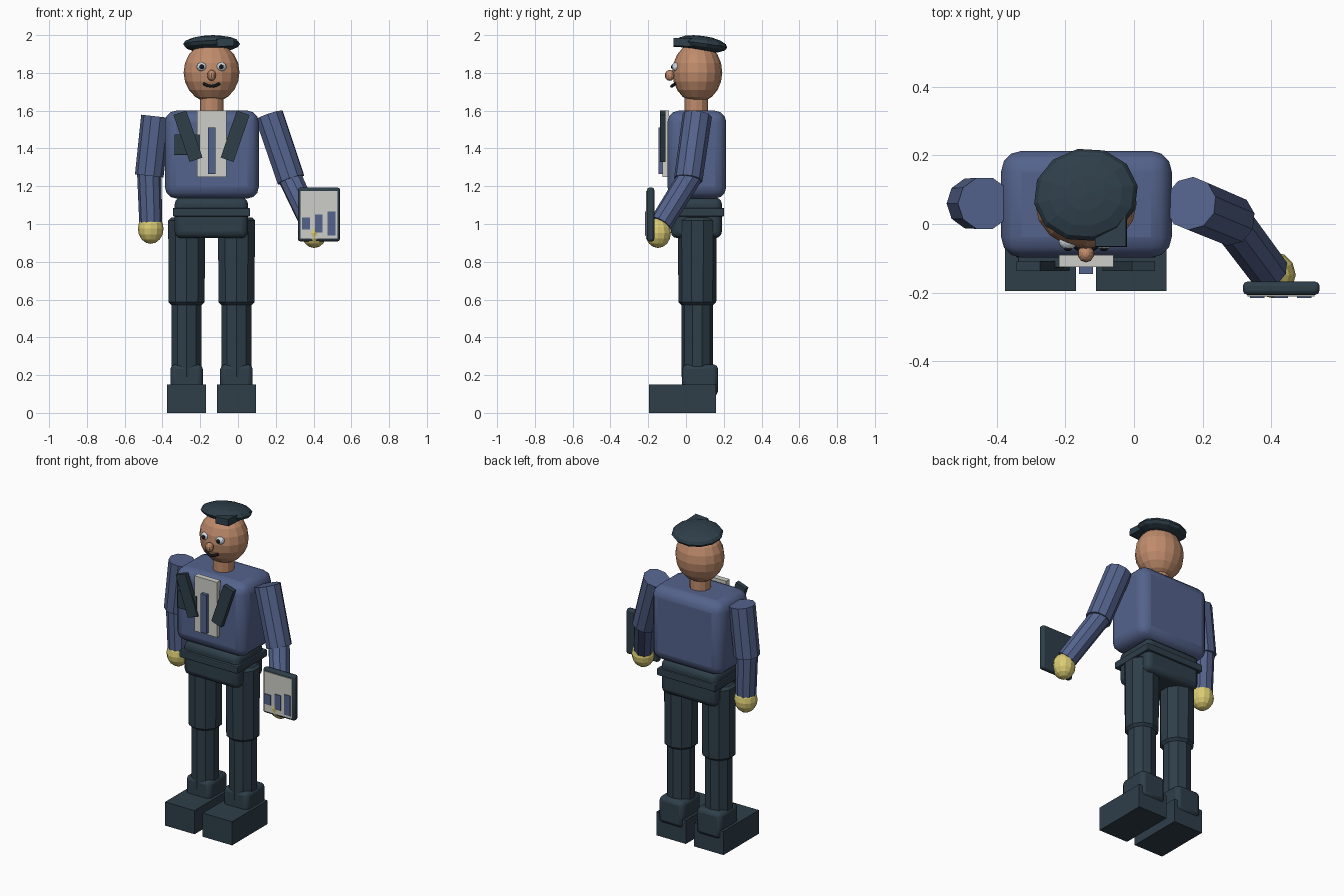
import bpy, math
from mathutils import Vector

cube = bpy.data.objects.get("Cube")
if cube:
    bpy.data.objects.remove(cube, do_unlink=True)

CX, CY = -0.14, 0.06  # body axis


def material(name, rgb):
    """Flat colour given as 0-255 display values, stored as linear."""
    lin = [((c / 255 + 0.055) / 1.055) ** 2.4 for c in rgb] + [1]
    m = bpy.data.materials.new(name)
    m.use_nodes = True
    m.diffuse_color = lin
    m.node_tree.nodes["Principled BSDF"].inputs["Base Color"].default_value = lin
    return m


BLUE = material("jacket blue", (84, 99, 140))
DARK = material("dark slate", (46, 62, 73))
SKIN = material("skin", (192, 140, 108))
YELLOW = material("glove yellow", (218, 203, 115))
WHITE = material("off white", (206, 207, 200))
EYE = material("eye white", (205, 215, 222))
BLACK = material("black", (22, 25, 29))


def finish(name, mat, bevel=0, segments=2, smooth=False):
    ob = bpy.context.object
    ob.name = name
    ob.data.materials.append(mat)
    if bevel:
        bpy.ops.object.transform_apply(location=False, rotation=False, scale=True)
        mod = ob.modifiers.new("rounded edges", "BEVEL")
        mod.width, mod.segments = bevel, segments
        mod.limit_method = "ANGLE"
        mod.angle_limit = math.radians(50)
        if smooth:
            bpy.ops.object.shade_smooth_by_angle(angle=math.radians(40))
    return ob


def box(name, mat, x, y, z, bevel=0, rot=(0, 0, 0), **kw):
    """Box from its (low, high) range on each axis."""
    mid = [(a + b) / 2 for a, b in (x, y, z)]
    bpy.ops.mesh.primitive_cube_add(size=1, location=mid, rotation=rot)
    bpy.context.object.scale = [b - a for a, b in (x, y, z)]
    return finish(name, mat, bevel, **kw)


def ball(name, mat, loc, radii, segs=12, rings=8, rot=(0, 0, 0)):
    bpy.ops.mesh.primitive_uv_sphere_add(segments=segs, ring_count=rings, radius=1,
                                         location=loc, rotation=rot)
    bpy.context.object.scale = radii
    return finish(name, mat)


def limb(name, mat, top, bottom, r_top, r_bottom, bevel=0, sides=10):
    """Tapered prism running between two points."""
    a, b = Vector(top), Vector(bottom)
    bpy.ops.mesh.primitive_cone_add(vertices=sides, radius1=r_bottom, radius2=r_top,
                                    depth=(a - b).length, location=(a + b) / 2)
    bpy.context.object.rotation_euler = (a - b).to_track_quat("Z", "Y").to_euler()
    return finish(name, mat, bevel, 1)


# Torso, hips and belt
box("jacket", BLUE, (-0.387, 0.11), (-0.098, 0.213), (1.135, 1.6), 0.06,
    segments=3, smooth=True)
box("hips", DARK, (-0.335, 0.053), (-0.08, 0.19), (0.925, 1.14), 0.035,
    segments=3, smooth=True)
box("belt", DARK, (-0.345, 0.064), (-0.098, 0.202), (1.04, 1.085), 0.006)

# Legs and shoes
for side, s in (("right", -1), ("left", 1)):
    x = CX + s * 0.132
    limb(side + "_thigh", DARK, (x, CY, 1.035), (x, CY, 0.57), 0.103, 0.1, 0.016)
    limb(side + "_shin", DARK, (x, CY, 0.6), (x, CY, 0.19), 0.084, 0.084)
    box(side + "_ankle", DARK, (x - 0.086, x + 0.086), (-0.02, 0.17), (0.09, 0.257),
        0.025, smooth=True)
    box(side + "_shoe", DARK, (x - 0.103, x + 0.103), (-0.195, 0.16), (0, 0.15))

# Arms: one hangs straight, the other reaches forward
arms = {
    "right": ((-0.435, 0.06, 1.57), (-0.47, 0.06, 1.255), (-0.462, 0.06, 1.01)),
    "left": ((0.165, 0.06, 1.575), (0.28, 0.012, 1.235), (0.39, -0.135, 1.0)),
}
for side, (shoulder, elbow, wrist) in arms.items():
    limb(side + "_upper_arm", BLUE, shoulder, elbow, 0.078, 0.076)
    up = (Vector(elbow) - Vector(wrist)).normalized() * 0.03
    limb(side + "_forearm", BLUE, Vector(elbow) + up, wrist, 0.064, 0.061)
ball("right_hand", YELLOW, (-0.462, 0.06, 0.975), (0.068, 0.068, 0.08), 12, 8)
ball("left_hand", YELLOW, (0.403, -0.148, 0.953), (0.068, 0.068, 0.08), 12, 8)

# Shirt front, tie, lapels and pocket
box("shirt_front", WHITE, (-0.218, -0.06), (-0.125, -0.09), (1.25, 1.6))
box("tie", BLUE, (-0.16, -0.12), (-0.145, -0.12), (1.265, 1.51))
box("pocket", DARK, (-0.337, -0.2), (-0.128, -0.09), (1.365, 1.475), 0.005)
for side, s in (("right", -1), ("left", 1)):
    x = CX + s * 0.125
    box(side + "_lapel", DARK, (x - 0.036, x + 0.036), (-0.137, -0.108), (1.333, 1.596),
        rot=(0, math.radians(19 * s), 0))

# Head and face
limb("neck", SKIN, (CX, 0.055, 1.69), (CX, 0.055, 1.58), 0.062, 0.062, sides=12)
ball("head", SKIN, (CX, CY, 1.803), (0.148, 0.132, 0.16), 16, 10)
ball("nose", SKIN, (CX, -0.086, 1.787), (0.024, 0.026, 0.029), 10, 8)
for side, s in (("right", -1), ("left", 1)):
    x = CX + s * 0.052
    ball(side + "_eye", EYE, (x, -0.052, 1.832), (0.027, 0.023, 0.024))
    ball(side + "_pupil", BLACK, (x, -0.072, 1.832), (0.012, 0.007, 0.012))
curve = bpy.data.curves.new("mouth", "CURVE")
curve.dimensions = "3D"
curve.bevel_depth, curve.bevel_resolution = 0.008, 1
curve.use_fill_caps = True
line = curve.splines.new("POLY")
line.points.add(4)
for i, p in enumerate(line.points):
    t = (i - 2) / 2
    p.co = (CX + 0.042 * t, -0.076 + 0.02 * t * t, 1.729 + 0.014 * t * t, 1)
curve.materials.append(BLACK)
bpy.context.collection.objects.link(bpy.data.objects.new("mouth", curve))

# Flat cap with an off-centre badge block
ball("cap", DARK, (CX, 0.085, 1.953), (0.153, 0.137, 0.043), 12, 8,
     (math.radians(-8), 0, math.radians(10)))
box("cap_block", DARK, (-0.112, -0.022), (-0.066, 0.045), (1.938, 1.98),
    rot=(math.radians(-3), math.radians(-4), 0))

# Tablet with a bar chart
box("tablet", DARK, (0.317, 0.54), (-0.206, -0.168), (0.908, 1.193), 0.012, smooth=True)
box("tablet_screen", WHITE, (0.331, 0.526), (-0.211, -0.203), (0.924, 1.175))
for i in range(3):
    x = 0.359 + 0.0685 * i
    h = 0.032 + 0.016 * i
    box("chart_bar_%d" % (i + 1), BLUE, (x - 0.021, x + 0.021), (-0.216, -0.21),
        (1.003 - h, 1.003 + h))
